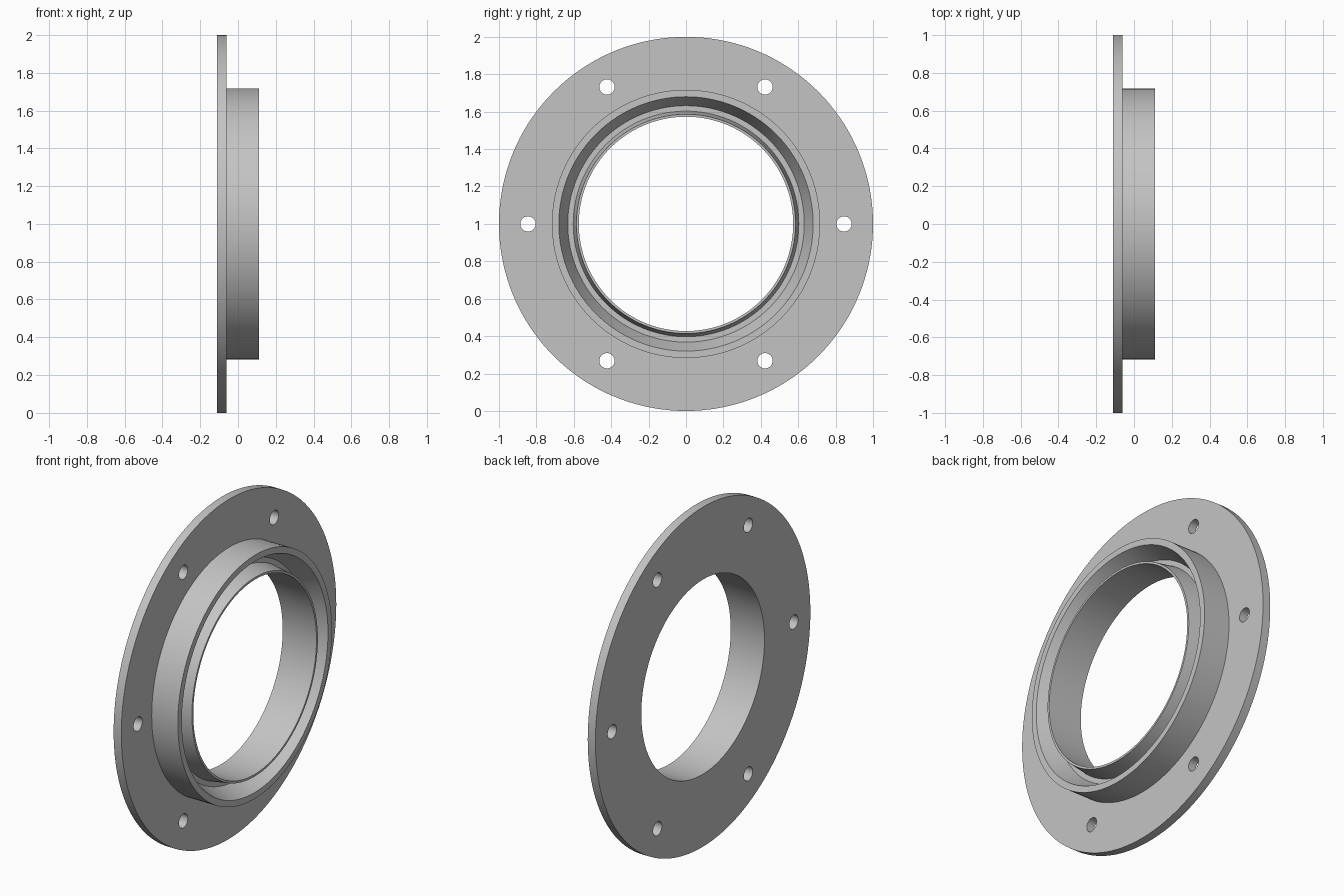
import bpy, bmesh, math
from mathutils import Matrix, Vector

cube = bpy.data.objects.get("Cube")
if cube:
    bpy.data.objects.remove(cube, do_unlink=True)

SEGMENTS = 144
BACK, FACE, RIM, FLOOR = -0.11, -0.06, 0.11, 0.0
BORE, HUB = 0.573, 0.717
CENTRE = Vector((0, 0, 1))

grey = bpy.data.materials.new("plain_grey")
grey.use_nodes = True
colour = (0.55, 0.55, 0.55, 1)
grey.diffuse_color = colour
grey.node_tree.nodes["Principled BSDF"].inputs["Base Color"].default_value = colour


def add_object(name, bm):
    bmesh.ops.recalc_face_normals(bm, faces=bm.faces)
    mesh = bpy.data.meshes.new(name)
    bm.to_mesh(mesh)
    bm.free()
    mesh.materials.append(grey)
    obj = bpy.data.objects.new(name, mesh)
    bpy.context.collection.objects.link(obj)
    return obj


def lathe(name, profile):
    """Turn a closed (x, radius) profile about the x axis."""
    bm = bmesh.new()
    rings = []
    for x, r in profile:
        angles = [math.tau * i / SEGMENTS for i in range(SEGMENTS)]
        rings.append([bm.verts.new(CENTRE + Vector((x, r * math.cos(a), r * math.sin(a))))
                      for a in angles])
    for k, ring in enumerate(rings):
        following = rings[(k + 1) % len(rings)]
        for i in range(SEGMENTS):
            j = (i + 1) % SEGMENTS
            bm.faces.new((ring[i], ring[j], following[j], following[i]))
    return add_object(name, bm)


# Flange, hub collar, tapered groove and thin inner lip as one turned part
housing = lathe("flanged_hub", [
    (BACK, BORE), (BACK, 1.0), (FACE, 1.0), (FACE, HUB),
    (RIM, HUB), (RIM, 0.68), (FLOOR, 0.632), (FLOOR, 0.603),
    (RIM, 0.586), (RIM, BORE)])

# Six bolt holes
bm = bmesh.new()
for i in range(6):
    a = math.tau * i / 6
    place = Matrix.Translation(CENTRE + Vector((BACK, math.cos(a), math.sin(a)) )
                               - Vector((0, math.cos(a), math.sin(a))) * 0.155)
    bmesh.ops.create_cone(bm, cap_ends=True, segments=32, radius1=0.041, radius2=0.041,
                          depth=0.3, matrix=place @ Matrix.Rotation(math.pi / 2, 4, "Y"))
cutter = add_object("bolt_hole_cutter", bm)
cutter.hide_render = True

cut = housing.modifiers.new("bolt_holes", "BOOLEAN")
cut.operation = "DIFFERENCE"
cut.solver = "EXACT"
cut.object = cutter
bpy.ops.object.select_all(action="DESELECT")
housing.select_set(True)
bpy.context.view_layer.objects.active = housing
bpy.ops.object.modifier_apply(modifier=cut.name)
bpy.data.objects.remove(cutter, do_unlink=True)
bpy.ops.object.shade_smooth_by_angle(angle=math.radians(30))
